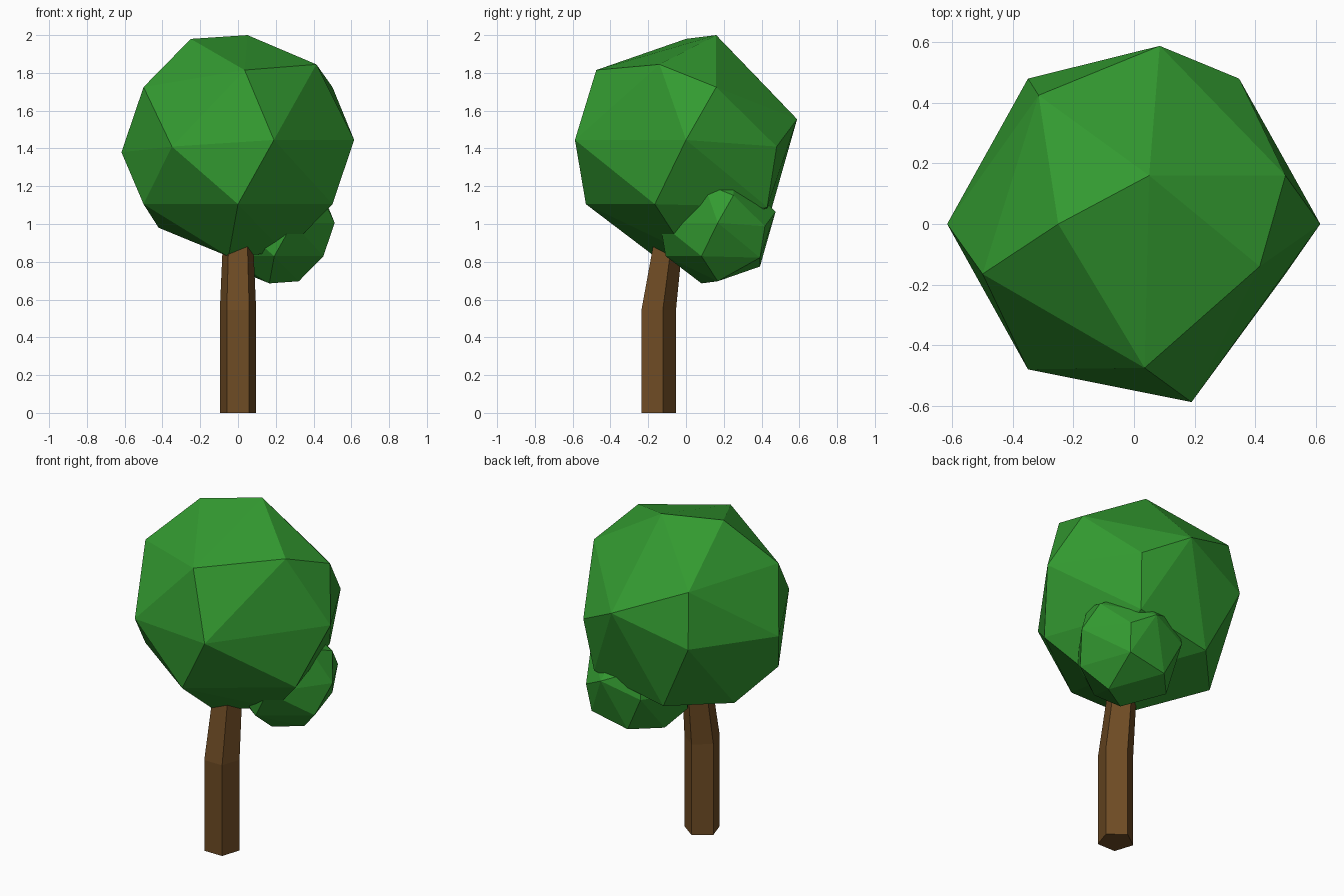
import bpy, bmesh, math
from mathutils import Vector

if "Cube" in bpy.data.objects:
    bpy.data.objects.remove(bpy.data.objects["Cube"])


def material(name, rgb):
    m = bpy.data.materials.new(name)
    m.diffuse_color = (*rgb, 1)
    m.use_nodes = True
    m.node_tree.nodes["Principled BSDF"].inputs["Base Color"].default_value = m.diffuse_color
    return m


leaf = material("leaf_green", (0.033, 0.325, 0.03))
bark = material("bark_brown", (0.158, 0.072, 0.018))


def finish(bm, name, mat):
    bmesh.ops.recalc_face_normals(bm, faces=bm.faces)
    mesh = bpy.data.meshes.new(name)
    bm.to_mesh(mesh)
    bm.free()
    mesh.materials.append(mat)
    ob = bpy.data.objects.new(name, mesh)
    bpy.context.collection.objects.link(ob)
    return ob


# Corner points of the faceted foliage ball, top to bottom
CORNERS = [
    (0.05, 0.16, 2.0), (-0.25, 0, 1.98), (0.415, -0.14, 1.845), (0.035, -0.475, 1.815),
    (0.5, 0.16, 1.725), (-0.5, -0.165, 1.725), (-0.315, 0.425, 1.725),
    (0.085, 0.588, 1.555), (0.615, 0, 1.445), (0.19, -0.588, 1.445), (-0.617, 0, 1.38),
    (-0.35, -0.48, 1.41), (-0.35, 0.48, 1.41), (0.347, 0.48, 1.41),
    (0, -0.53, 1.105), (0.5, -0.165, 1.105), (-0.5, -0.165, 1.105), (0.31, 0.43, 1.09),
    (-0.15, 0.43, 1.0), (-0.42, 0.14, 0.98), (0.25, 0, 0.85), (-0.05, -0.165, 0.828),
]


def foliage(name, scale, offset):
    bm = bmesh.new()
    for c in CORNERS:
        bm.verts.new(Vector(c) * scale + Vector(offset))
    bmesh.ops.convex_hull(bm, input=bm.verts)
    loose = [v for v in bm.verts if not v.link_faces]
    bmesh.ops.delete(bm, geom=loose, context='VERTS')
    return finish(bm, name, leaf)


# Main crown and the smaller copy low at the back right
foliage("crown", 1.0, (0, 0, 0))
foliage("small_crown", 0.52, (0.192, 0.168, 0.255))

# Five-sided trunk: straight below, bent and tapered into the crown
bm = bmesh.new()
rings = []
for z, y, r in [(0, -0.154, 0.101), (0.545, -0.154, 0.101), (1.0, -0.088, 0.08)]:
    angles = [math.radians(90 + 72 * i) for i in range(5)]
    rings.append([bm.verts.new((r * math.cos(a), y + r * math.sin(a), z)) for a in angles])
for low, high in zip(rings, rings[1:]):
    for i in range(5):
        j = (i + 1) % 5
        bm.faces.new((low[i], low[j], high[j], high[i]))
bm.faces.new(rings[0][::-1])
bm.faces.new(rings[-1])
finish(bm, "trunk", bark)
